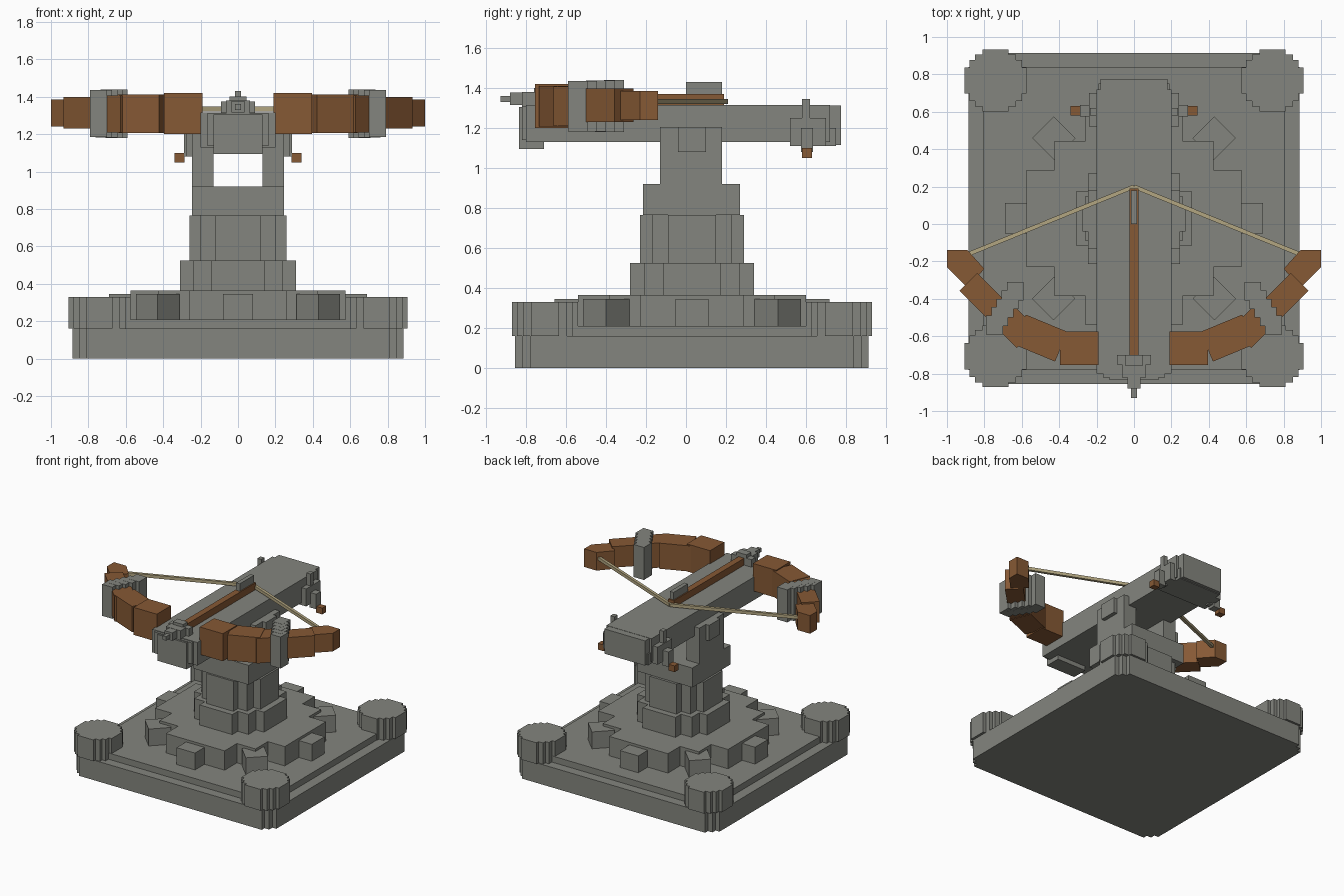
import bpy, bmesh, math
from mathutils import Matrix, Vector

if "Cube" in bpy.data.objects:
    bpy.data.objects.remove(bpy.data.objects["Cube"])

CY = 0.03  # y of the turret axis


def material(name, color):
    m = bpy.data.materials.new(name)
    m.diffuse_color = (*color, 1)
    m.use_nodes = True
    m.node_tree.nodes["Principled BSDF"].inputs["Base Color"].default_value = m.diffuse_color
    return m


STONE = material("grey stone", (0.23, 0.235, 0.21))
WOOD = material("brown wood", (0.24, 0.10, 0.035))
CORD = material("tan cord", (0.45, 0.38, 0.22))


def boxes(name, mat, items):
    """items: (x0, x1, y0, y1, z0, z1[, angle in degrees about its centre])"""
    bm = bmesh.new()
    for x0, x1, y0, y1, z0, z1, *a in items:
        m = Matrix.Translation(((x0 + x1) / 2, (y0 + y1) / 2, (z0 + z1) / 2))
        m = m @ Matrix.Rotation(math.radians(a[0] if a else 0), 4, 'Z')
        m = m @ Matrix.Diagonal((x1 - x0, y1 - y0, z1 - z0, 1))
        bmesh.ops.create_cube(bm, size=1, matrix=m)
    me = bpy.data.meshes.new(name)
    bm.to_mesh(me)
    bm.free()
    me.materials.append(mat)
    ob = bpy.data.objects.new(name, me)
    bpy.context.collection.objects.link(ob)
    return ob


def stepped(name, halves, z0, z1, cx=0.0, cy=CY):
    """Blocky disc made as the outline of crossed rectangles."""
    # walk one quadrant from +x to +y, then mirror it round
    quad = []
    for i, (a, b) in enumerate(halves):
        quad.append((a, b))
        if i + 1 < len(halves):
            quad.append((halves[i + 1][0], b))
    ring = quad + [(-x, y) for x, y in reversed(quad)]
    ring += [(-x, -y) for x, y in quad] + [(x, -y) for x, y in reversed(quad)]
    bm = bmesh.new()
    f = bm.faces.new([bm.verts.new((cx + x, cy + y, z0)) for x, y in ring])
    top = bmesh.ops.extrude_face_region(bm, geom=[f])
    for v in top["geom"]:
        if isinstance(v, bmesh.types.BMVert):
            v.co.z = z1
    bmesh.ops.recalc_face_normals(bm, faces=bm.faces)
    me = bpy.data.meshes.new(name)
    bm.to_mesh(me)
    bm.free()
    me.materials.append(STONE)
    ob = bpy.data.objects.new(name, me)
    bpy.context.collection.objects.link(ob)
    return ob


def centred(cx, cy, length, width, z0, z1, angle=0):
    return (cx - length / 2, cx + length / 2, cy - width / 2, cy + width / 2, z0, z1, angle)


def mirror_x(ob):
    ob.modifiers.new("mirror", 'MIRROR')
    return ob


# plinth with notched corners and raised slab
stepped("plinth", [(0.885, 0.81), (0.85, 0.85), (0.81, 0.885)], 0, 0.16)
boxes("plinth_slab", STONE, [(-0.805, 0.805, CY - 0.81, CY + 0.81, 0.15, 0.21)])

# corner posts
for sx in (-1, 1):
    for sy in (-1, 1):
        stepped("corner_post", [(0.165, 0.07), (0.14, 0.11), (0.11, 0.14), (0.07, 0.165)],
                0.16, 0.33, sx * 0.74, CY + sy * 0.737)

# gear wheel with eight teeth
stepped("gear_wheel", [(0.575, 0.26), (0.425, 0.415), (0.26, 0.57)], 0.205, 0.365)
teeth = []
for i in range(8):
    a = i * math.pi / 4
    r = 0.607
    teeth.append(centred(r * math.cos(a), CY + r * math.sin(a), 0.165, 0.163,
                         0.205, 0.345, i * 45))
boxes("gear_teeth", STONE, teeth)

# column tiers
stepped("column_foot", [(0.31, 0.145), (0.24, 0.24), (0.145, 0.31)], 0.36, 0.525)
stepped("column_shaft", [(0.26, 0.12), (0.2, 0.2), (0.12, 0.26)], 0.52, 0.765)
boxes("column_head", STONE, [(-0.245, 0.245, CY - 0.245, CY + 0.24, 0.765, 0.92)])

# yoke arms with pivot pads
mirror_x(boxes("yoke", STONE, [(0.13, 0.245, -0.13, 0.18, 0.91, 1.205),
                               (0.24, 0.275, -0.04, 0.1, 1.08, 1.205)]))

# stock
boxes("stock", STONE, [(-0.2, 0.2, -0.8, 0.72, 1.13, 1.315),
                       (-0.18, 0.18, 0.7, 0.775, 1.115, 1.313),
                       (-0.19, 0.19, 0.52, 0.75, 1.11, 1.2),
                       (-0.165, 0.165, -0.82, -0.79, 1.14, 1.31),
                       (-0.13, 0.13, -0.835, -0.71, 1.095, 1.305)])

# bolt rail, plate over its back end and front nose
boxes("bolt_rail", WOOD, [(-0.025, 0.025, -0.72, 0.19, 1.31, 1.37)])
boxes("latch", STONE, [(-0.016, 0.016, 0, 0.18, 1.36, 1.43)])
boxes("nose", STONE, [(-0.09, 0.09, -0.75, -0.7, 1.31, 1.375),
                      (-0.045, 0.045, -0.76, -0.7, 1.31, 1.402),
                      (-0.065, 0.065, -0.82, -0.75, 1.305, 1.38),
                      (-0.035, 0.035, -0.88, -0.81, 1.315, 1.378),
                      (-0.015, 0.015, -0.93, -0.87, 1.33, 1.362)])

# winding levers beside the tail
mirror_x(boxes("lever_bracket", STONE, [(0.19, 0.24, 0.52, 0.7, 1.11, 1.25),
                                        (0.2, 0.235, 0.58, 0.62, 1.1, 1.345),
                                        (0.23, 0.29, 0.575, 0.635, 1.08, 1.2)]))
mirror_x(boxes("lever_grip", WOOD, [(0.285, 0.34, 0.58, 0.63, 1.05, 1.1)]))

# bow limbs
mirror_x(boxes("bow_limb", WOOD, [(0.19, 0.395, -0.755, -0.575, 1.2, 1.42),
                                  centred(0.5, -0.61, 0.24, 0.172, 1.207, 1.412, 22.5),
                                  centred(0.645, -0.54, 0.2, 0.15, 1.21, 1.408, 45),
                                  centred(0.79, -0.405, 0.27, 0.135, 1.23, 1.398, 45)]))

# pointed limb tips
tip_pts = [(0.80, -0.24), (0.89, -0.14), (1.0, -0.14), (1.0, -0.23), (0.89, -0.34)]
bm = bmesh.new()
face = bm.faces.new([bm.verts.new((x, y, 1.24)) for x, y in tip_pts])
ext = bmesh.ops.extrude_face_region(bm, geom=[face])
for g in ext["geom"]:
    if isinstance(g, bmesh.types.BMVert):
        g.co.z = 1.385
bmesh.ops.recalc_face_normals(bm, faces=bm.faces)
tip_mesh = bpy.data.meshes.new("limb_tip")
bm.to_mesh(tip_mesh)
bm.free()
tip_mesh.materials.append(WOOD)
tip = bpy.data.objects.new("limb_tip", tip_mesh)
bpy.context.collection.objects.link(tip)
mirror_x(tip)

# stepped clamps round the limbs
mirror_x(boxes("limb_clamp", STONE,
               [centred(0.635 + 0.0275 * i, -0.36 - 0.045 * i, 0.09, 0.1,
                        1.18 + 0.001 * i, 1.44 - 0.001 * i) for i in range(5)]))

# bowstring
a, b = Vector((0, 0.2, 1.335)), Vector((0.9, -0.167, 1.335))
d = b - a
mid = (a + b) / 2
mirror_x(boxes("bowstring", CORD, [centred(mid.x, mid.y, d.length, 0.022, 1.322, 1.347,
                                           math.degrees(math.atan2(d.y, d.x)))]))
